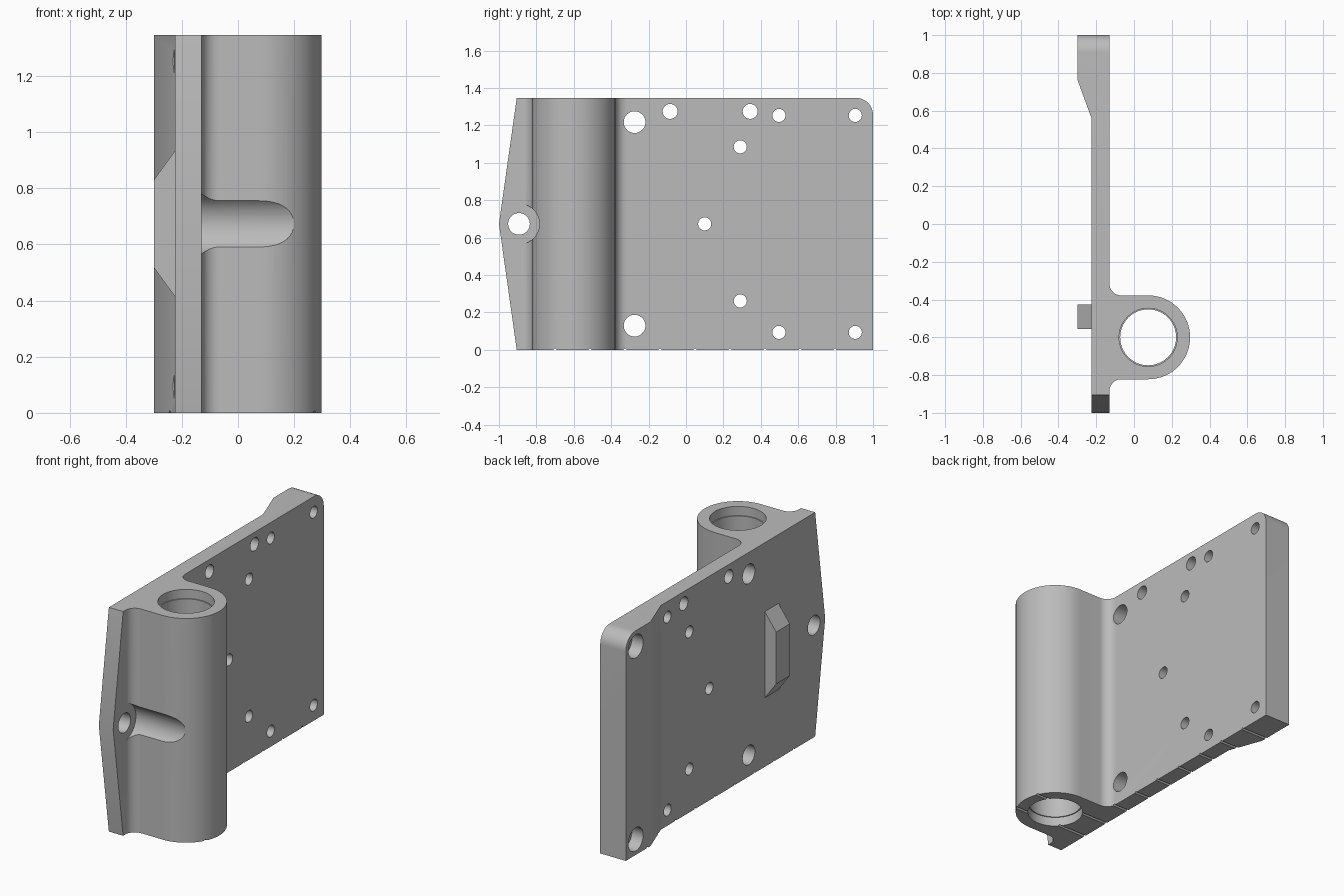
import bpy, bmesh, math
from mathutils import Matrix, Vector

if "Cube" in bpy.data.objects:
    bpy.data.objects.remove(bpy.data.objects["Cube"])

H = 1.347                      # height
MID = H / 2
XB, XF, XT = -0.225, -0.13, -0.30   # plate back, plate front, thick back
BX, BY, BR = 0.075, -0.60, 0.222    # barrel centre and radius

grey = bpy.data.materials.new("plain_grey")
grey.diffuse_color = (0.5, 0.5, 0.5, 1)
grey.use_nodes = True
grey.node_tree.nodes["Principled BSDF"].inputs["Base Color"].default_value = grey.diffuse_color


def prism(name, pts, vec):
    """Extrude a closed 3D outline along vec."""
    bm = bmesh.new()
    face = bm.faces.new([bm.verts.new(p) for p in pts])
    res = bmesh.ops.extrude_face_region(bm, geom=[face])
    vs = [g for g in res["geom"] if isinstance(g, bmesh.types.BMVert)]
    bmesh.ops.translate(bm, verts=vs, vec=Vector(vec))
    bmesh.ops.recalc_face_normals(bm, faces=bm.faces)
    me = bpy.data.meshes.new(name)
    bm.to_mesh(me)
    bm.free()
    me.materials.append(grey)
    ob = bpy.data.objects.new(name, me)
    bpy.context.collection.objects.link(ob)
    return ob


def arc(cx, cy, r, a0, a1, n):
    return [(cx + r * math.cos(math.radians(a0 + (a1 - a0) * i / n)),
             cy + r * math.sin(math.radians(a0 + (a1 - a0) * i / n))) for i in range(n + 1)]


def rod_x(y, z, r, x0, x1, n=32):
    pts = [(x0, p[0], p[1]) for p in arc(y, z, r, 0, 360, n)[:-1]]
    return prism("cutter", pts, (x1 - x0, 0, 0))


def rod_z(r, z0, z1):
    pts = [(p[0], p[1], z0) for p in arc(BX, BY, r, 0, 360, 64)[:-1]]
    return prism("cutter", pts, (0, 0, z1 - z0))


def boolean(ob, tool, op="DIFFERENCE"):
    mod = ob.modifiers.new("bool", "BOOLEAN")
    mod.operation, mod.solver, mod.object = op, "EXACT", tool
    tool.hide_render = True
    bpy.context.view_layer.objects.active = ob
    bpy.ops.object.modifier_apply(modifier=mod.name)
    bpy.data.objects.remove(tool)


# Plan profile: plate, thick tapered end, barrel with concave fillets
F = 0.062
plan = [(XB, -1), (XF, -1)]
plan += arc(XF + F, BY - BR - F, F, 180, 90, 10)
plan += arc(BX, BY, BR, -90, 90, 40)
plan += arc(XF + F, BY + BR + F, F, 270, 180, 10)
plan += [(XF, 1), (XT, 1), (XT, 0.765), (XB, 0.56)]
body = prism("hinge_plate", [(x, y, 0) for x, y in plan], (0, 0, H))

# Side outline: pointed front edge and one rounded upper corner
C = 0.09
side = [(-0.905, -0.05), (-0.905, 0), (-1, MID), (-0.905, H), (-0.905, H + 0.05)]
side = [(-0.905, 0), (-1, MID), (-0.905, H)] + arc(1 - C, H - C, C, 90, 0, 12) + [(1, 0)]
boolean(body, prism("cutter", [(-0.5, y, z) for y, z in side], (1, 0, 0)), "INTERSECT")

# Barrel bore with shallow wider mouths at both ends
boolean(body, rod_z(0.148, -0.1, H + 0.1))
boolean(body, rod_z(0.154, -0.1, 0.055))
boolean(body, rod_z(0.154, H - 0.055, H + 0.1))

# Bolt head clearance cut into the barrel
boolean(body, rod_x(-0.893, MID, 0.109, XF + 0.0005, 0.5, 48))

# Through holes: y, z, radius
holes = [(-0.893, MID, 0.058), (-0.085, 1.275, 0.04), (0.343, 1.275, 0.04), (0.1, MID, 0.035)]
for s in (-1, 1):
    holes += [(-0.275, MID + s * 0.544, 0.058), (0.29, MID + s * 0.412, 0.035),
              (0.497, MID + s * 0.58, 0.035), (0.905, MID + s * 0.58, 0.035)]
for y, z, r in holes:
    boolean(body, rod_x(y, z, r, -0.5, 0.0))

# Rear counterbores and spot faces that nick the taper
for s in (-1, 1):
    boolean(body, rod_x(0.905, MID + s * 0.58, 0.07, -0.5, XB))
    boolean(body, rod_x(0.497, MID + s * 0.58, 0.08, -0.5, XB - 0.0005))

# Fine grooves across the underside
for i in range(9):
    boolean(body, rod_x(-0.70 + i * 0.187, 0, 0.009, -0.5, 0.5, 4))

# Wedge-ended locating key on the back
key = prism("locating_key", [(XB + 0.005, -0.557, 0.408), (XT, -0.557, 0.518),
                             (XT, -0.557, 0.83), (XB + 0.005, -0.557, 0.94)], (0, 0.13, 0))

# Smooth curved walls, keep edges crisp
for ob in (body, key):
    bpy.ops.object.select_all(action="DESELECT")
    ob.select_set(True)
    bpy.context.view_layer.objects.active = ob
    bpy.ops.object.shade_smooth_by_angle(angle=math.radians(25))
